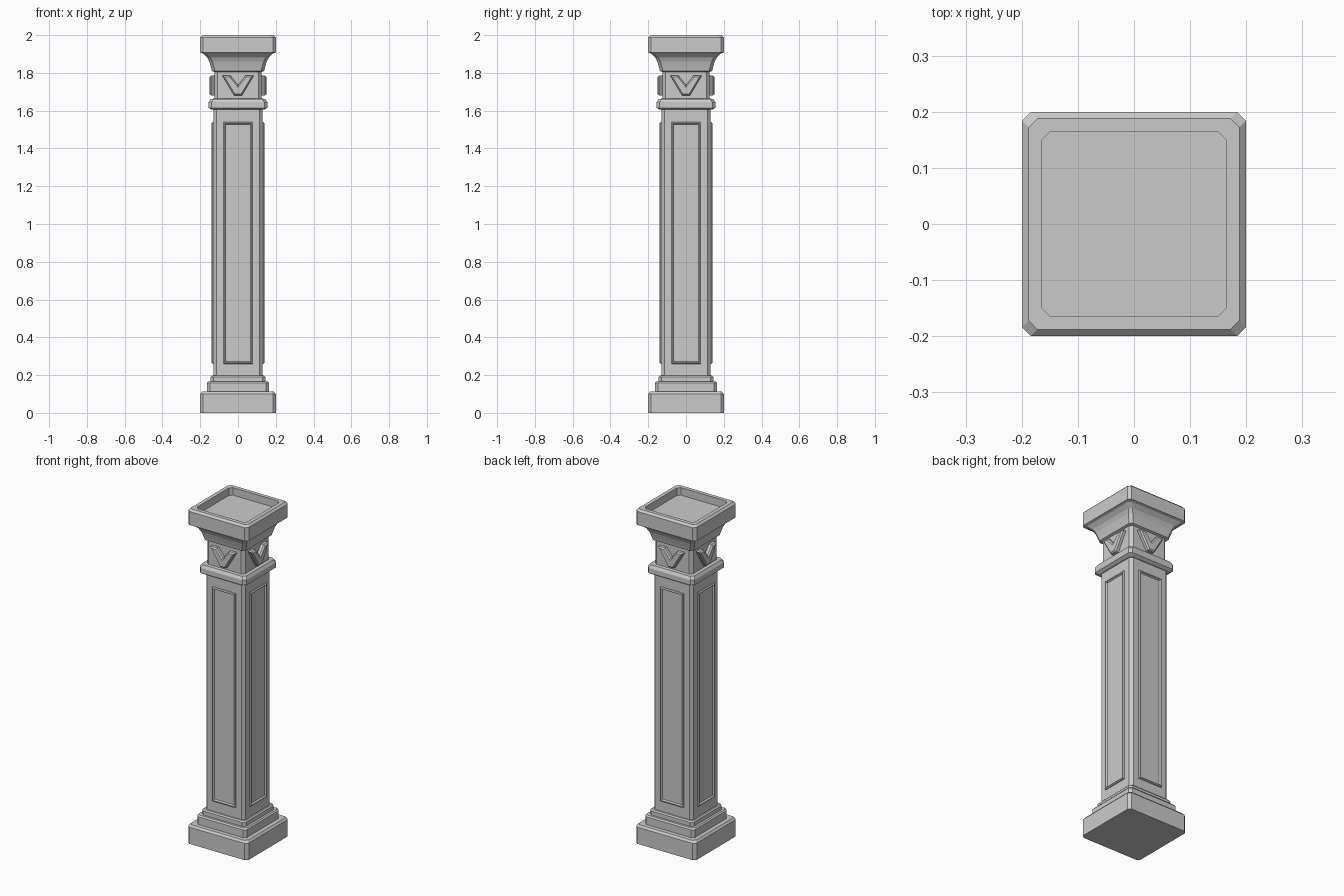
import bpy, bmesh, math
from mathutils import Matrix

if "Cube" in bpy.data.objects:
    bpy.data.objects.remove(bpy.data.objects["Cube"], do_unlink=True)

stone = bpy.data.materials.new("grey stone")
stone.use_nodes = True
stone.diffuse_color = (0.6, 0.6, 0.6, 1)
stone.node_tree.nodes["Principled BSDF"].inputs["Base Color"].default_value = (0.6, 0.6, 0.6, 1)


def finish(name, bm):
    mesh = bpy.data.meshes.new(name)
    bm.to_mesh(mesh)
    bm.free()
    mesh.materials.append(stone)
    obj = bpy.data.objects.new(name, mesh)
    bpy.context.collection.objects.link(obj)
    return obj


def ring(bm, half, z, cut=0.016):
    """Square section with clipped corners."""
    a = half - cut
    pts = [(a, -half), (half, -a), (half, a), (a, half),
           (-a, half), (-half, a), (-half, -a), (-a, -half)]
    return [bm.verts.new((x, y, z)) for x, y in pts]


def loft(name, profile):
    """Stack clipped squares through (half width, height) pairs."""
    bm = bmesh.new()
    rings = [ring(bm, h, z) for h, z in profile]
    for low, high in zip(rings, rings[1:]):
        for i in range(8):
            j = (i + 1) % 8
            bm.faces.new((low[i], low[j], high[j], high[i]))
    bm.faces.new(rings[0][::-1])
    bm.faces.new(rings[-1])
    return finish(name, bm)


def relief(name, outline, start, steps):
    """Raise an outline from each of the four sides by (inset, rise) steps."""
    for k, side in enumerate(("front", "left", "back", "right")):
        bm = bmesh.new()
        face = bm.faces.new([bm.verts.new((x, -start, z)) for x, z in outline])
        face.normal_update()
        if face.normal.y > 0:
            face.normal_flip()
        for inset, rise in steps:
            if inset:
                bmesh.ops.inset_region(bm, faces=[face], thickness=inset, depth=rise,
                                       use_even_offset=True, use_boundary=True)
            else:
                out = bmesh.ops.extrude_face_region(bm, geom=[face])
                old = face
                face = next(g for g in out["geom"] if isinstance(g, bmesh.types.BMFace))
                if old.is_valid:
                    bm.faces.remove(old)
                bmesh.ops.translate(bm, verts=face.verts, vec=(0, -rise, 0))
            bm.normal_update()
        bmesh.ops.rotate(bm, verts=bm.verts, matrix=Matrix.Rotation(k * math.pi / 2, 3, 'Z'))
        finish(f"{side}_{name}", bm)


# Base
loft("plinth", [(0.2, 0), (0.2, 0.1), (0.19, 0.112)])
loft("lower_step", [(0.165, 0.1), (0.165, 0.158), (0.158, 0.166)])
loft("upper_step", [(0.145, 0.16), (0.145, 0.19), (0.138, 0.197)])

# Shaft with a moulded panel on each side
loft("shaft", [(0.13, 0.19), (0.13, 1.62)])
relief("panel", [(-0.078, 0.26), (0.078, 0.26), (0.078, 1.54), (-0.078, 1.54)], 0.128,
       [(0, 0.007), (0.005, 0.005), (0.003, 0), (0.005, -0.009)])

# Collar and neck
loft("collar", [(0.14, 1.605), (0.155, 1.615), (0.155, 1.645), (0.145, 1.662), (0.12, 1.664)])
loft("neck", [(0.125, 1.65), (0.125, 1.82)])
relief("chevron", [(-0.083, 1.785), (-0.083 + 0.043, 1.785), (0, 1.735), (0.04, 1.785),
                   (0.083, 1.785), (0.02, 1.68), (-0.02, 1.68)], 0.12,
       [(0, 0.022), (0.007, 0.008)])

# Flared capital
loft("capital_flare", [(0.125, 1.805), (0.138, 1.81), (0.143, 1.83), (0.152, 1.86),
                       (0.163, 1.882), (0.185, 1.903), (0.185, 1.915)])

# Cap slab with a sunken top
loft("cap", [(0.185, 1.903), (0.2, 1.908), (0.2, 1.988), (0.188, 2.0),
             (0.165, 2.0), (0.165, 1.955)])
